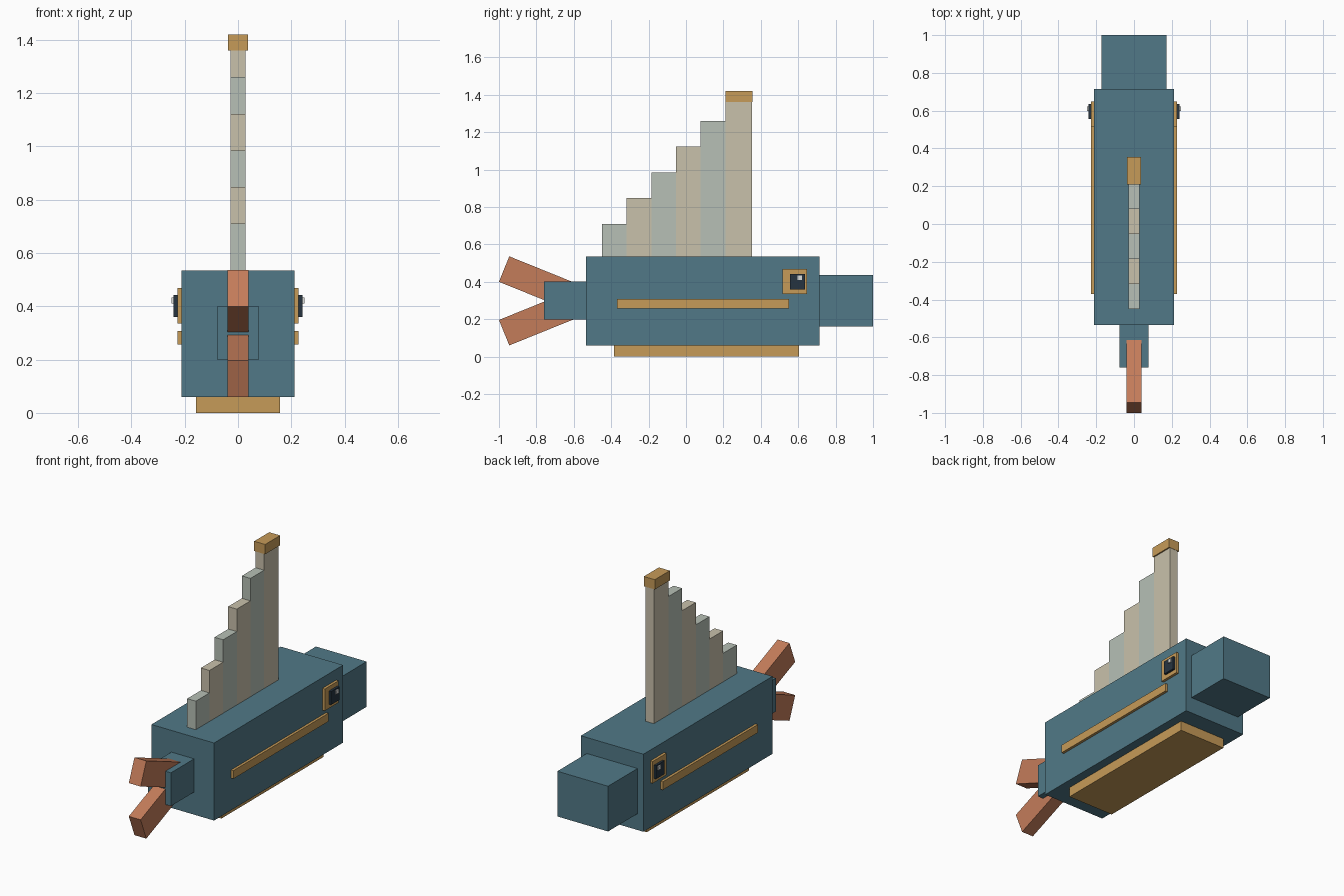
import bpy
import math
from mathutils import Matrix, Vector

cube = bpy.data.objects.get("Cube")
if cube:
    bpy.data.objects.remove(cube, do_unlink=True)


def material(name, hex_code):
    """Flat material from an sRGB hex code, stored as linear values."""
    srgb = [int(hex_code[i:i + 2], 16) / 255 for i in (0, 2, 4)]
    colour = [c / 12.92 if c < 0.04045 else ((c + 0.055) / 1.055) ** 2.4 for c in srgb] + [1]
    mat = bpy.data.materials.new(name)
    mat.use_nodes = True
    mat.diffuse_color = colour
    mat.node_tree.nodes["Principled BSDF"].inputs["Base Color"].default_value = colour
    return mat


teal = material("teal", "517987")
gold = material("gold", "C69B58")
terracotta = material("terracotta", "C47C5A")
beige = material("beige", "C9C1AB")
sage = material("sage", "B7C0B6")
charcoal = material("charcoal", "263440")
white = material("pale_white", "DDE0DE")


def box(name, x, y, z, mat):
    """Axis-aligned box given by its (min, max) range on each axis."""
    spans = (x, y, z)
    bpy.ops.mesh.primitive_cube_add(size=1)
    obj = bpy.context.object
    obj.name = name
    size = [b - a for a, b in spans]
    centre = [(a + b) / 2 for a, b in spans]
    obj.data.transform(Matrix.Translation(centre) @ Matrix.Diagonal(size + [1]))
    obj.data.materials.append(mat)
    return obj


def side_pair(name, inner, outer, y, z, mat):
    """The same box on the left (+x) and right (-x) flank."""
    box("left_" + name, (inner, outer), y, z, mat)
    box("right_" + name, (-outer, -inner), y, z, mat)


# Body, head block, tail stub and belly plate
box("body", (-0.212, 0.212), (-0.535, 0.715), (0.06, 0.535), teal)
box("head", (-0.172, 0.172), (0.715, 1.0), (0.16, 0.437), teal)
box("tail_stub", (-0.077, 0.077), (-0.76, -0.535), (0.198, 0.402), teal)
box("belly_plate", (-0.157, 0.157), (-0.385, 0.605), (0, 0.06), gold)

# Side stripes and eyes
side_pair("stripe", 0.21, 0.228, (-0.37, 0.55), (0.257, 0.307), gold)
side_pair("eye_frame", 0.21, 0.228, (0.515, 0.648), (0.335, 0.469), gold)
side_pair("pupil", 0.226, 0.242, (0.555, 0.635), (0.36, 0.442), charcoal)
side_pair("eye_glint", 0.24, 0.249, (0.597, 0.621), (0.41, 0.434), white)

# Stepped sail rising towards the head
START, STEP = -0.45, 0.1322
for i in range(6):
    y0 = START + i * STEP
    y1 = y0 + STEP if i < 5 else 0.353
    top = 0.71 + 0.1375 * i
    box(f"sail_slat_{i + 1}", (-0.029, 0.029), (y0, y1), (0.53, top),
        beige if i % 2 else sage)
box("sail_cap", (-0.037, 0.037), (0.21, 0.355), (1.36, 1.42), gold)

# Forked tail: two tilted bars mirrored about the stub's middle height
LENGTH, WIDTH, TILT = 0.44, 0.147, math.radians(22)
for name, side in (("upper_tail_fin", 1), ("lower_tail_fin", -1)):
    fin = box(name, (-0.04, 0.04), (0, LENGTH), (-WIDTH / 2, WIDTH / 2), terracotta)
    tip = Vector((0, -0.9725, 0.298 + side * 0.17))
    fin.data.transform(Matrix.Translation(tip) @ Matrix.Rotation(-side * TILT, 4, "X"))
